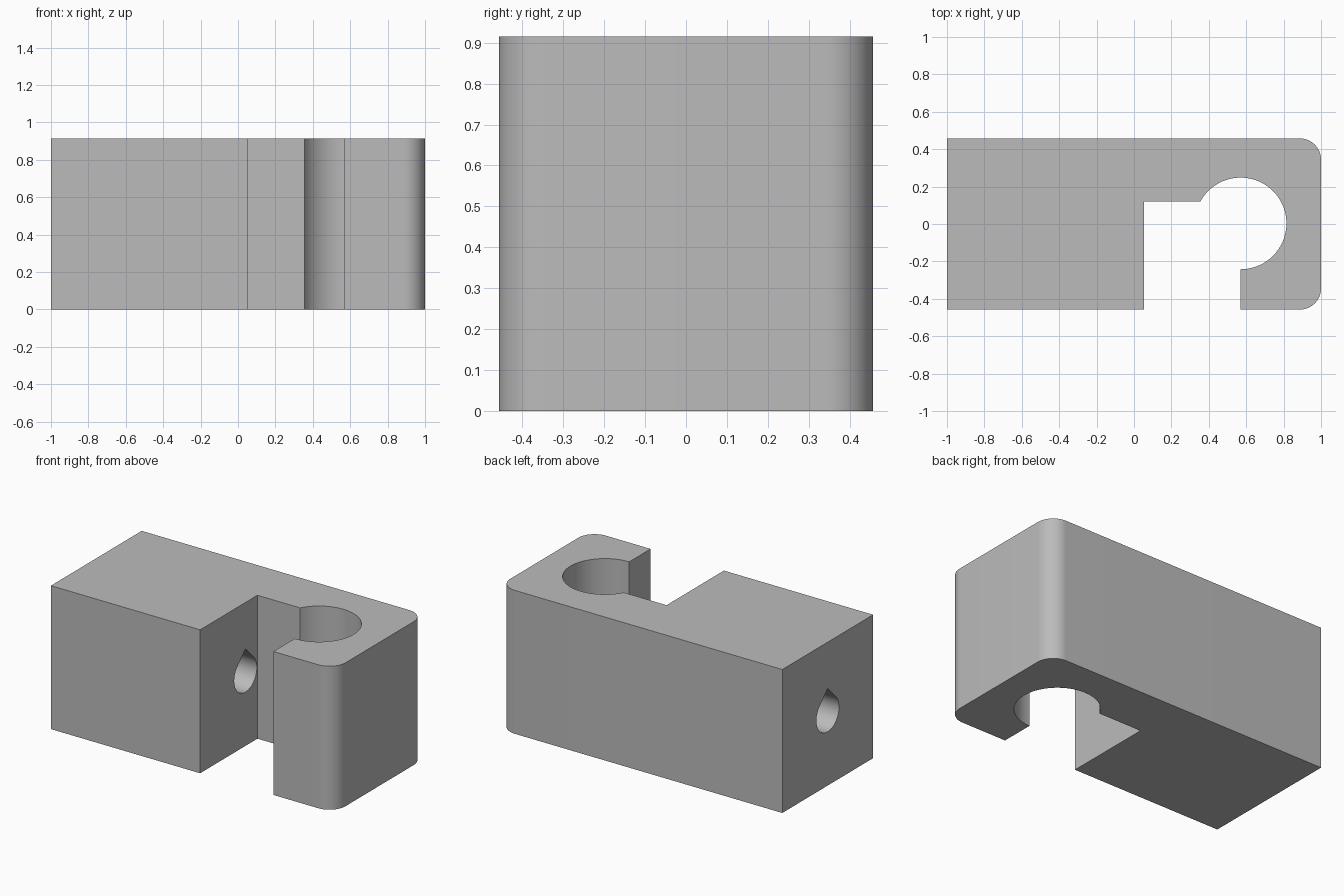
import bpy, bmesh, math
from mathutils import Vector

if "Cube" in bpy.data.objects:
    bpy.data.objects.remove(bpy.data.objects["Cube"])

H = 0.915          # block height
W = H / 2          # half depth
FILLET = 0.114     # rounded corner radius
HOLE = 0.114       # teardrop hole radius


def arc(cx, cy, r, a0, a1, n):
    """Points along an arc, angles in degrees."""
    return [(cx + r * math.cos(math.radians(a0 + (a1 - a0) * i / n)),
             cy + r * math.sin(math.radians(a0 + (a1 - a0) * i / n)))
            for i in range(n + 1)]


def prism(name, points, direction):
    """Extrude a closed 3D outline along a direction."""
    bm = bmesh.new()
    face = bm.faces.new([bm.verts.new(p) for p in points])
    res = bmesh.ops.extrude_face_region(bm, geom=[face])
    verts = [g for g in res["geom"] if isinstance(g, bmesh.types.BMVert)]
    bmesh.ops.translate(bm, verts=verts, vec=Vector(direction))
    bmesh.ops.recalc_face_normals(bm, faces=bm.faces)
    mesh = bpy.data.meshes.new(name)
    bm.to_mesh(mesh)
    bm.free()
    obj = bpy.data.objects.new(name, mesh)
    bpy.context.collection.objects.link(obj)
    return obj


# Hook block: rectangular body, slot, round socket and rounded right end
slot_y = 0.12
socket_x, socket_y, socket_r = 0.57, 0.003, 0.245
meet = 180 - math.degrees(math.asin((slot_y - socket_y) / socket_r))
outline = [(-1, W), (-1, -W), (0.053, -W), (0.053, slot_y)]
outline += arc(socket_x, socket_y, socket_r, meet, -90, 56)
outline += [(socket_x, -W)]
outline += arc(1 - FILLET, -W + FILLET, FILLET, -90, 0, 16)
outline += arc(1 - FILLET, W - FILLET, FILLET, 0, 90, 16)
block = prism("hook_block", [(x, y, 0) for x, y in outline], (0, 0, H))

# Teardrop bore from the left end into the slot
drop = arc(0, H / 2, HOLE, 135, 405, 48) + [(0, H / 2 + HOLE * math.sqrt(2))]
cutter = prism("bore_cutter", [(-1.1, y, z) for y, z in drop], (1.4, 0, 0))
cutter.hide_render = True

mod = block.modifiers.new("bore", "BOOLEAN")
mod.operation = "DIFFERENCE"
mod.solver = "EXACT"
mod.object = cutter
bpy.context.view_layer.objects.active = block
block.select_set(True)
bpy.ops.object.modifier_apply(modifier=mod.name)
bpy.data.objects.remove(cutter)

# Single grey colour, smooth curves with crisp edges
grey = bpy.data.materials.new("grey")
grey.diffuse_color = (0.5, 0.5, 0.5, 1)
grey.use_nodes = True
grey.node_tree.nodes["Principled BSDF"].inputs["Base Color"].default_value = grey.diffuse_color
block.data.materials.clear()
block.data.materials.append(grey)
bpy.ops.object.shade_smooth_by_angle(angle=math.radians(30))
